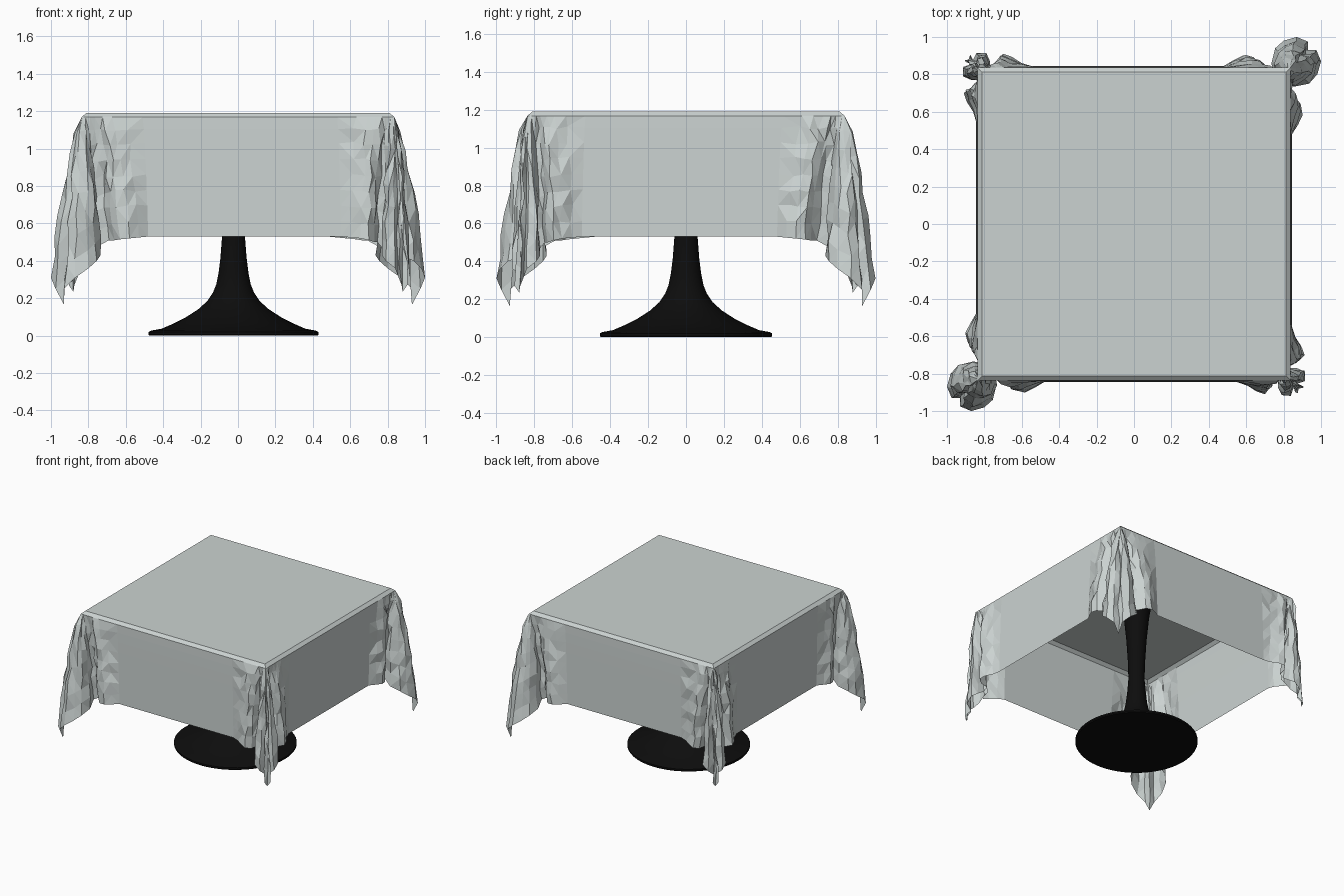
import bpy, bmesh, math, random

if "Cube" in bpy.data.objects:
    bpy.data.objects.remove(bpy.data.objects["Cube"])
random.seed(4)

def material(name, rgb):
    m = bpy.data.materials.new(name)
    m.diffuse_color = (*rgb, 1)
    m.use_nodes = True
    m.node_tree.nodes["Principled BSDF"].inputs["Base Color"].default_value = m.diffuse_color
    return m

def make_object(name, bm, mat):
    me = bpy.data.meshes.new(name)
    bm.to_mesh(me)
    bm.free()
    me.materials.append(mat)
    ob = bpy.data.objects.new(name, me)
    bpy.context.collection.objects.link(ob)
    return ob

cloth_mat = material("pale grey cloth", (0.60, 0.65, 0.64))
black_mat = material("black base", (0.004, 0.004, 0.004))

# Pedestal: lathed trumpet base, (radius, z)
profile = [(0.45, 0.005), (0.455, 0.012), (0.455, 0.025), (0.44, 0.032), (0.385, 0.042),
           (0.32, 0.07), (0.26, 0.10), (0.19, 0.145), (0.14, 0.19), (0.11, 0.235),
           (0.092, 0.28), (0.08, 0.34), (0.07, 0.42), (0.06, 0.55), (0.064, 0.7),
           (0.075, 0.88), (0.093, 1.07), (0.11, 1.175)]
bm = bmesh.new()
N = 48
rings = [[bm.verts.new((-0.024 + r * math.cos(2 * math.pi * i / N),
                        r * math.sin(2 * math.pi * i / N), max(z - 0.005, 0))) for i in range(N)]
         for r, z in profile]
for a, b in zip(rings, rings[1:]):
    for i in range(N):
        j = (i + 1) % N
        bm.faces.new((a[i], a[j], b[j], b[i]))
bm.faces.new(rings[0][::-1])
bm.faces.new(rings[-1])
base = make_object("pedestal_base", bm, black_mat)
bpy.context.view_layer.objects.active = base
base.select_set(True)
bpy.ops.object.shade_smooth_by_angle(angle=math.radians(35))

# Half corner hem: (position along top edge, hem out, hem along, hem height)
wide = [(0.35, 0.845, 0.35, 0.53), (0.50, 0.845, 0.48, 0.53), (0.60, 0.875, 0.53, 0.525),
        (0.66, 0.90, 0.58, 0.52), (0.71, 0.89, 0.63, 0.515), (0.75, 0.85, 0.66, 0.51),
        (0.775, 0.80, 0.69, 0.51), (0.79, 0.80, 0.745, 0.48), (0.80, 0.86, 0.735, 0.43),
        (0.806, 0.94, 0.755, 0.40), (0.811, 0.98, 0.80, 0.36), (0.815, 1.0, 0.87, 0.31),
        (0.818, 0.975, 0.93, 0.25)]
tight = [(0.35, 0.845, 0.35, 0.53), (0.52, 0.845, 0.55, 0.53), (0.62, 0.86, 0.60, 0.525),
         (0.68, 0.895, 0.655, 0.52), (0.72, 0.91, 0.70, 0.51), (0.755, 0.87, 0.73, 0.50),
         (0.775, 0.80, 0.745, 0.50), (0.79, 0.81, 0.77, 0.47), (0.80, 0.87, 0.77, 0.43),
         (0.806, 0.915, 0.79, 0.40), (0.811, 0.915, 0.84, 0.36), (0.815, 0.865, 0.855, 0.32),
         (0.818, 0.905, 0.875, 0.27)]

def corner(half, tip):
    """Points as (top x, top y, hem x, hem y, hem z) for the +x +y corner."""
    pts = [(0.82, a, ox, oy, z) for a, ox, oy, z in half]
    return pts + [(0.82, 0.82, tip[0], tip[0], tip[1])] + [(p[1], p[0], p[3], p[2], p[4]) for p in pts[::-1]]

def turn(x, y, k):
    for _ in range(k):
        x, y = -y, x
    return x, y

outline = []
for k in range(4):
    pts = corner(wide, (0.93, 0.165)) if k % 2 == 0 else corner(tight, (0.88, 0.235))
    for p in pts:
        outline.append((*turn(p[0], p[1], k), *turn(p[2], p[3], k), p[4]))

# Tablecloth: flat top, soft rim, and a skirt gathered into folds at the corners
bm = bmesh.new()
levels = [0, 0.1, 0.22, 0.35, 0.48, 0.61, 0.74, 0.87, 1]
rows = [[bm.verts.new((p[0] * 0.99, p[1] * 0.99, 1.19)) for p in outline]]
for t in levels:
    row = []
    f = t ** 0.62
    for tx, ty, hx, hy, hz in outline:
        sx, sy = tx * 1.02, ty * 1.02
        amp = 0.011 if min(abs(tx), abs(ty)) > 0.58 and 0 < t < 1 else 0
        row.append(bm.verts.new((sx + (hx - sx) * f + random.uniform(-amp, amp),
                                 sy + (hy - sy) * f + random.uniform(-amp, amp),
                                 1.168 + (hz - 1.168) * t + random.uniform(-amp, amp))))
    rows.append(row)
n = len(outline)
for a, b in zip(rows, rows[1:]):
    for i in range(n):
        j = (i + 1) % n
        bm.faces.new((a[i], b[i], b[j], a[j]))
bm.faces.new(rows[0])
bmesh.ops.triangulate(bm, faces=[f for f in bm.faces if len(f.verts) == 4])
make_object("tablecloth", bm, cloth_mat)
